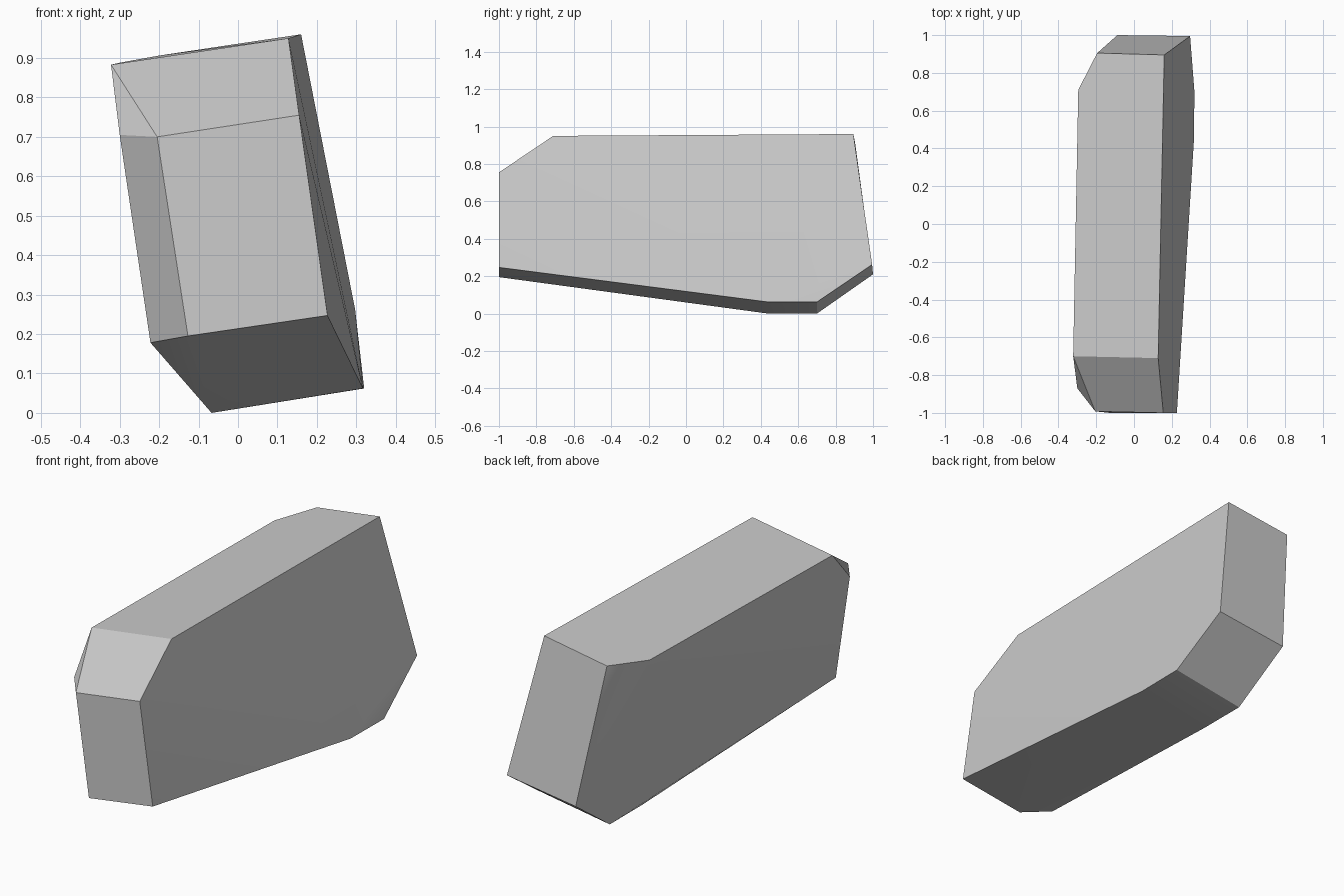
import bpy
import bmesh
import math

# Remove the default object
default_cube = bpy.data.objects.get("Cube")
if default_cube:
    bpy.data.objects.remove(default_cube, do_unlink=True)


def make_material(name, colour):
    material = bpy.data.materials.new(name)
    material.use_nodes = True
    material.diffuse_color = colour
    material.node_tree.nodes["Principled BSDF"].inputs["Base Color"].default_value = colour
    return material


def make_hull(name, corners, material):
    """Wrap a convex faceted solid around a few corner points."""
    mesh = bpy.data.meshes.new(name)
    bm = bmesh.new()
    for corner in corners:
        bm.verts.new(corner)
    bmesh.ops.convex_hull(bm, input=bm.verts[:])
    # Merge the nearly flat triangles into clean broad faces
    bmesh.ops.dissolve_limit(bm, angle_limit=math.radians(2.5),
                             verts=bm.verts[:], edges=bm.edges[:])
    bmesh.ops.recalc_face_normals(bm, faces=bm.faces[:])
    bm.to_mesh(mesh)
    bm.free()
    mesh.materials.append(material)
    block = bpy.data.objects.new(name, mesh)
    bpy.context.collection.objects.link(block)
    return block


# Left side outline, from the front upper corner over the top and round
left_outline = [
    (0.155, -1, 0.755), (0.128, -0.71, 0.95), (0.16, 0.895, 0.96),
    (0.297, 0.995, 0.262), (0.32, 0.7, 0.062), (0.317, 0.44, 0.062),
    (0.227, -1, 0.247),
]

# Right side outline, in the same order, with its cut back corner
right_outline = [
    (-0.322, -0.7, 0.883), (-0.295, 0.71, 0.889), (-0.195, 0.905, 0.907),
    (-0.088, 1, 0.21), (-0.067, 0.7, 0), (-0.067, 0.44, 0),
]

# Upright bevel at the right front corner
front_bevel = [
    (-0.205, -0.992, 0.7), (-0.127, -1, 0.195),
    (-0.3, -0.87, 0.705), (-0.222, -0.87, 0.178),
]

stone_grey = make_material("stone grey", (0.6, 0.6, 0.6, 1))
block = make_hull("stone_block", left_outline + right_outline + front_bevel, stone_grey)

# Soften the shallow bends and keep the real edges crisp
bpy.ops.object.select_all(action="DESELECT")
block.select_set(True)
bpy.context.view_layer.objects.active = block
bpy.ops.object.shade_smooth_by_angle(angle=math.radians(30))
weighted = block.modifiers.new("face weighting", "WEIGHTED_NORMAL")
weighted.keep_sharp = True
